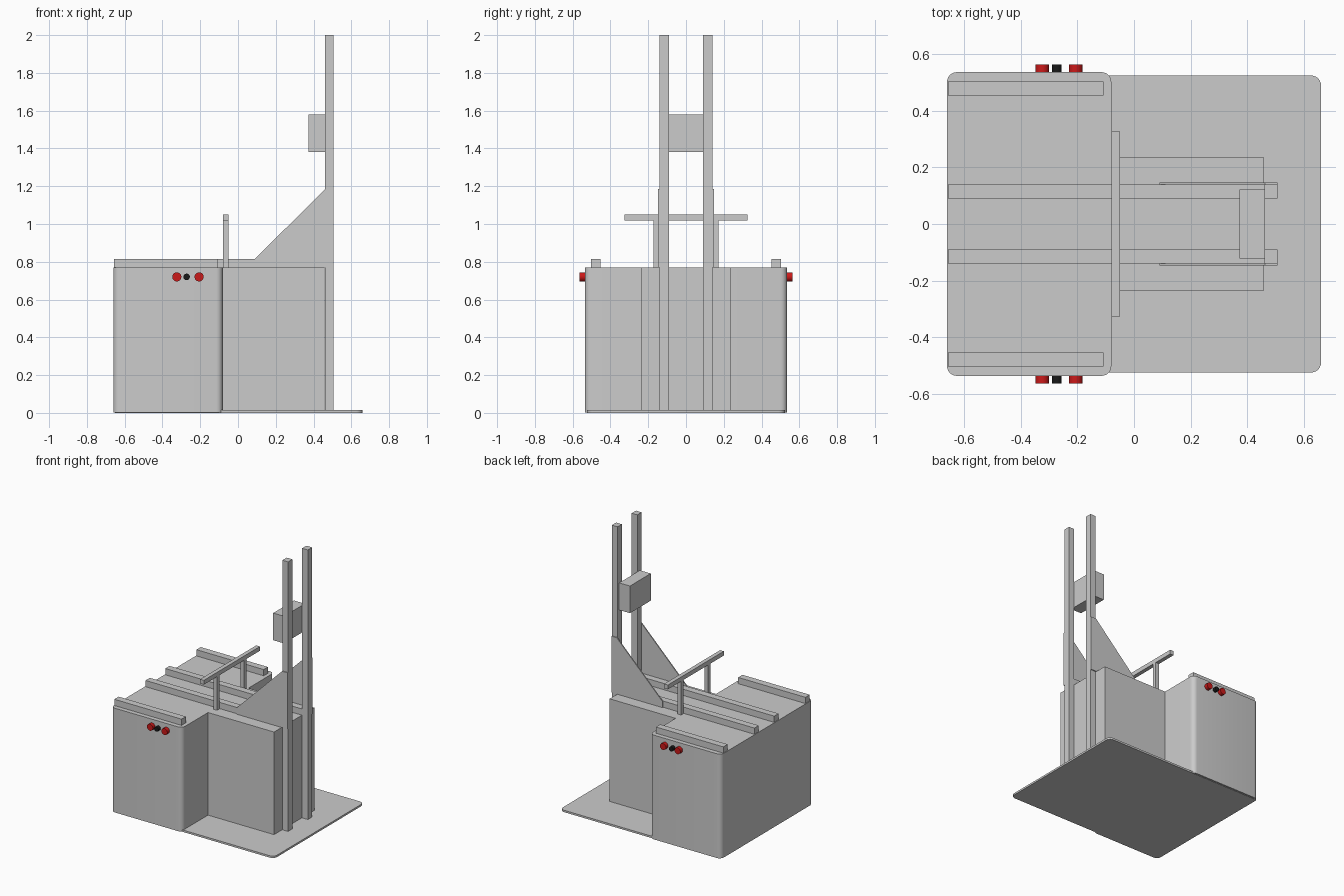
import bpy, bmesh, math

if "Cube" in bpy.data.objects:
    bpy.data.objects.remove(bpy.data.objects["Cube"])


def finish(name, bm, mat=None):
    bmesh.ops.recalc_face_normals(bm, faces=bm.faces)
    me = bpy.data.meshes.new(name)
    bm.to_mesh(me)
    bm.free()
    ob = bpy.data.objects.new(name, me)
    bpy.context.collection.objects.link(ob)
    if mat:
        me.materials.append(mat)
    return ob


def prism(name, pts, vec, mat=None):
    """Extrude a planar outline along a vector."""
    bm = bmesh.new()
    face = bm.faces.new([bm.verts.new(p) for p in pts])
    new = bmesh.ops.extrude_face_region(bm, geom=[face])["geom"]
    bmesh.ops.translate(bm, vec=vec, verts=[v for v in new if isinstance(v, bmesh.types.BMVert)])
    return finish(name, bm, mat)


def box(name, x, y, z):
    pts = [(x[0], y[0], z[0]), (x[1], y[0], z[0]), (x[1], y[1], z[0]), (x[0], y[1], z[0])]
    return prism(name, pts, (0, 0, z[1] - z[0]))


def rounded_box(name, x, y, z, r, steps=6):
    pts = []
    corners = [(x[1] - r, y[1] - r), (x[0] + r, y[1] - r), (x[0] + r, y[0] + r), (x[1] - r, y[0] + r)]
    for q, (cx, cy) in enumerate(corners):
        for i in range(steps + 1):
            a = math.pi / 2 * (q + i / steps)
            pts.append((cx + r * math.cos(a), cy + r * math.sin(a), z[0]))
    ob = prism(name, pts, (0, 0, z[1] - z[0]))
    bpy.context.view_layer.objects.active = ob
    ob.select_set(True)
    bpy.ops.object.shade_smooth_by_angle(angle=math.radians(30))
    ob.select_set(False)
    return ob


def button(name, x, r, side, mat):
    n = 32
    pts = [(x + r * math.cos(2 * math.pi * i / n), side * 0.53, 0.72 + r * math.sin(2 * math.pi * i / n))
           for i in range(n)]
    ob = prism(name, pts, (0, side * 0.033, 0), mat)
    bpy.context.view_layer.objects.active = ob
    ob.select_set(True)
    bpy.ops.object.shade_smooth_by_angle(angle=math.radians(30))
    ob.select_set(False)


def material(name, color):
    m = bpy.data.materials.new(name)
    m.diffuse_color = color
    m.use_nodes = True
    m.node_tree.nodes["Principled BSDF"].inputs["Base Color"].default_value = m.diffuse_color
    return m


red = material("red", (0.6, 0.01, 0.01, 1))
black = material("black", (0.01, 0.01, 0.01, 1))

# Floor plate, main cabinet and narrow rear housing
rounded_box("base_plate", (-0.65, 0.66), (-0.524, 0.524), (0, 0.014), 0.035)
rounded_box("main_cabinet", (-0.66, -0.08), (-0.536, 0.536), (0.002, 0.77), 0.035)
box("mast_housing", (-0.09, 0.458), (-0.235, 0.235), (0.012, 0.77))

# Handlebar crosspiece and lift head
box("handle_bar", (-0.08, -0.05), (-0.326, 0.326), (1.018, 1.05))
box("lift_head", (0.372, 0.46), (-0.121, 0.121), (1.38, 1.58))

for s, label in ((-1, "front"), (1, "back")):
    def span(a, b):
        return sorted((s * a, s * b))

    # Rails on the cabinet top
    box(label + "_outer_rail", (-0.656, -0.108), span(0.453, 0.503), (0.77, 0.816))
    box(label + "_inner_rail", (-0.656, 0.46), span(0.09, 0.14), (0.77, 0.816))
    # Mast and triangular gusset
    box(label + "_mast", (0.46, 0.506), span(0.09, 0.14), (0.014, 2.0))
    outline = [(0.09, 0.77), (0.506, 0.77), (0.506, 1.185), (0.462, 1.185), (0.09, 0.816)]
    prism(label + "_gusset", [(x, s * 0.139, z) for x, z in outline], (0, s * 0.008, 0))
    # Handlebar upright
    box(label + "_handle_post", (-0.08, -0.05), span(0.142, 0.172), (0.77, 1.018))
    # Control buttons
    button(label + "_red_button_left", -0.324, 0.024, s, red)
    button(label + "_black_button", -0.272, 0.017, s, black)
    button(label + "_red_button_right", -0.206, 0.024, s, red)
